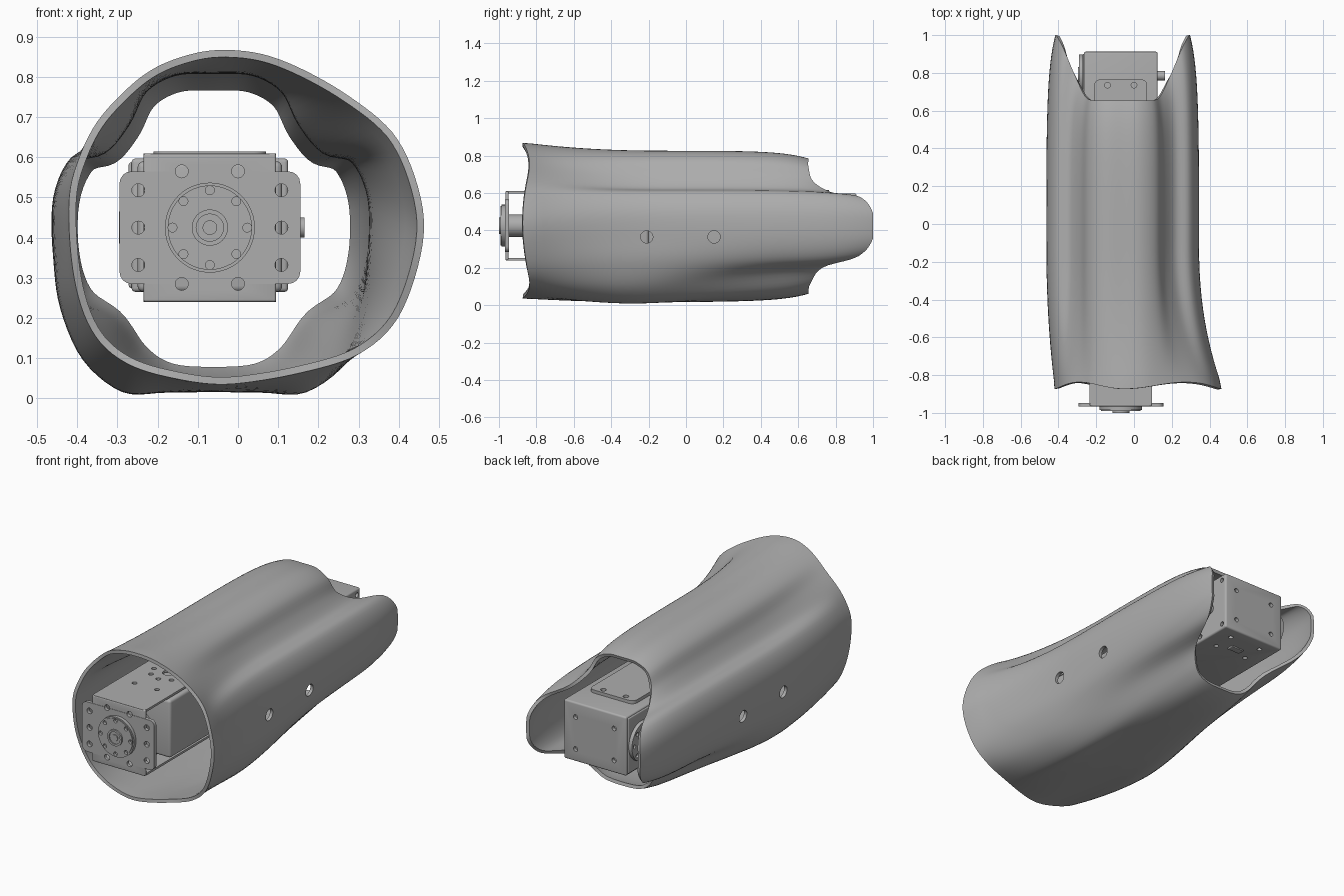
import bpy, bmesh, math
from mathutils import Vector, Matrix

if "Cube" in bpy.data.objects:
    bpy.data.objects.remove(bpy.data.objects["Cube"])

GREY = bpy.data.materials.new("satin grey")
GREY.use_nodes = True
GREY.diffuse_color = (0.42, 0.42, 0.42, 1)
GREY.node_tree.nodes["Principled BSDF"].inputs["Base Color"].default_value = (0.42, 0.42, 0.42, 1)

CX, CZ = -0.07, 0.425          # axis of the drive parts
TURN = {"x": Matrix.Rotation(math.pi / 2, 4, "Y"),
        "y": Matrix.Rotation(math.pi / 2, 4, "X"),
        "z": Matrix.Identity(4)}


def finish(name, bm):
    mesh = bpy.data.meshes.new(name)
    bm.to_mesh(mesh)
    bm.free()
    mesh.materials.append(GREY)
    obj = bpy.data.objects.new(name, mesh)
    bpy.context.collection.objects.link(obj)
    return obj


def activate(obj):
    bpy.ops.object.select_all(action="DESELECT")
    obj.select_set(True)
    bpy.context.view_layer.objects.active = obj


def apply_all(obj):
    activate(obj)
    for mod in list(obj.modifiers):
        bpy.ops.object.modifier_apply(modifier=mod.name)


def smooth(obj, degrees=35):
    activate(obj)
    bpy.ops.object.shade_smooth_by_angle(angle=math.radians(degrees))


def box(name, x, y, z, bevel=0.0, axis=None):
    """Box from ranges; bevels all edges, or just those along one axis."""
    bm = bmesh.new()
    bmesh.ops.create_cube(bm, size=1)
    for v in bm.verts:
        v.co = [r[0] if c < 0 else r[1] for c, r in zip(v.co, (x, y, z))]
    if bevel:
        k = "xyz".find(axis) if axis else None
        edges = [e for e in bm.edges
                 if k is None or abs((e.verts[0].co - e.verts[1].co).normalized()[k]) > 0.9]
        bmesh.ops.bevel(bm, geom=edges, offset=bevel, segments=4, profile=0.5, affect="EDGES")
    obj = finish(name, bm)
    smooth(obj)
    return obj


def add_cylinder(bm, centre, radius, depth, axis, sides=32):
    bmesh.ops.create_cone(bm, cap_ends=True, segments=sides, radius1=radius, radius2=radius,
                          depth=depth, matrix=Matrix.Translation(centre) @ TURN[axis])


def disc(name, centre, radius, depth, axis):
    bm = bmesh.new()
    add_cylinder(bm, centre, radius, depth, axis, 48)
    obj = finish(name, bm)
    smooth(obj)
    return obj


def drill(obj, centres, radius, depth, axis):
    bm = bmesh.new()
    for c in centres:
        add_cylinder(bm, c, radius, depth, axis, 20)
    cutter = finish("cutter", bm)
    cutter.hide_render = True
    mod = obj.modifiers.new("holes", "BOOLEAN")
    mod.operation, mod.solver, mod.object = "DIFFERENCE", "EXACT", cutter
    apply_all(obj)
    bpy.data.objects.remove(cutter)
    smooth(obj)


def ring(centre, radius, count, axis):
    pts = [Vector((math.cos(a), math.sin(a), 0)) * radius
           for a in (2 * math.pi * i / count for i in range(count))]
    return [Vector(centre) + TURN[axis] @ p for p in pts]


# ---- outer shell: lofted through three cross-sections ----
SHELL_X, SUB, STEPS = -0.06, 5, 44
UPPER = [(0, .825), (.1, .82), (.18, .775), (.225, .69), (.28, .625), (.355, .6), (.4, .5), (.4, .35)]
REAR_LOW = [(.36, .24), (.27, .175), (.2, .08), (.12, .03), (0, .02)]
MID_LOW = [(.385, .22), (.33, .09), (.23, .01), (.12, .012), (0, .015)]
FRONT = [(-.05, .867), (.06, .857), (.17, .815), (.28, .755), (.37, .68), (.43, .58),
         (.463, .44), (.44, .3), (.385, .18), (.3, .11), (.18, .07), (.06, .045),
         (-.05, .035), (-.16, .05), (-.26, .08), (-.34, .14), (-.39, .23), (-.415, .35),
         (-.42, .5), (-.395, .6), (-.35, .69), (-.29, .76), (-.22, .815), (-.14, .85)]
REAR_EDGE = [.655, .655, .655, .68, .78, .93, 1, 1, .92, .73, .665, .655, .655]


def mirrored(half):
    return ([Vector((SHELL_X + x, z)) for x, z in half]
            + [Vector((SHELL_X - x, z)) for x, z in half[-2:0:-1]])


def spline(points):
    """Closed smooth curve through the points."""
    out, n = [], len(points)
    for i in range(n):
        a, b, c, d = (points[(i + k) % n] for k in (-1, 0, 1, 2))
        for s in range(SUB):
            t = s / SUB
            out.append(0.5 * (2 * b + (c - a) * t + (2 * a - 5 * b + 4 * c - d) * t * t
                              + (3 * b - a - 3 * c + d) * t ** 3))
    return out


rear = spline(mirrored(UPPER + REAR_LOW))
mid = spline(mirrored(UPPER + MID_LOW))
front = spline([Vector(p) for p in FRONT])
edge = spline(REAR_EDGE + REAR_EDGE[-2:0:-1])
centre = Vector((SHELL_X, 0.42))


def shell_point(i, t):
    start = -0.855 - 0.018 * math.cos(8 * math.pi * i / len(edge))
    y = start + (min(edge[i], 1.0) - start) * t
    w = min(max((0.6 - y) / 1.0, 0), 1)
    p = rear[i].lerp(mid[i], w * w * (3 - 2 * w))
    flare = min(max((-0.1 - y) / 0.75, 0), 1) ** 2.2
    p = p.lerp(front[i], flare)
    shrink = 1 - 0.03 * max(y, 0) ** 2 - 0.09 * t ** 12
    p = centre + (p - centre) * shrink
    return p.x, y, p.y


bm = bmesh.new()
rows = [[bm.verts.new(shell_point(i, 1 - (1 - j / STEPS) ** 1.3)) for j in range(STEPS + 1)]
        for i in range(len(edge))]
for i, row in enumerate(rows):
    prev = rows[i - 1]
    for j in range(STEPS):
        bm.faces.new((prev[j], row[j], row[j + 1], prev[j + 1]))
shell = finish("outer_shell", bm)
wall = shell.modifiers.new("wall", "SOLIDIFY")
wall.thickness, wall.offset = 0.018, -1
apply_all(shell)
drill(shell, [(SHELL_X, y, 0.365) for y in (-0.21, 0.15)], 0.033, 1.4, "x")

# ---- front bracket: face plate with top and bottom arms ----
plate = box("bracket_plate", (-.295, .155), (-.967, -.947), (.285, .565), .03, "y")
web = box("bracket_web", (-.235, .095), (-.965, -.948), (.24, .61), .006)
holes = [(CX + s * x, -.957, CZ + z) for s in (-1, 1)
         for x, z in ((.178, -.093), (.178, 0), (.178, .093), (.07, .14), (.07, -.14))]
drill(plate, holes, .016, .1, "y")
drill(web, [h for h in holes if abs(h[0] - CX) < .1], .016, .1, "y")
for name, z in (("top_arm", .604), ("bottom_arm", .246)):
    arm = box(name, (-.235, .095), (-.963, -.35), (z - .006, z + .006), .02, "z")
    spot = (CX, -.52, z)
    drill(arm, ring(spot, .09, 8, "z") + [(CX + s, -.72, z) for s in (-.07, .07)], .013, .1, "z")
    drill(arm, [spot], .03, .1, "z")

# ---- front horn ----
horn = disc("front_horn", (CX, -.975, CZ), .112, .022, "y")
drill(horn, ring((CX, -.986, CZ), .093, 8, "y"), .011, .02, "y")
rim = disc("horn_face", (CX, -.987, CZ), .105, .008, "y")
drill(rim, ring((CX, -.987, CZ), .093, 8, "y"), .011, .02, "y")
hub = disc("horn_hub", (CX, -.992, CZ), .045, .016, "y")
drill(hub, [(CX, -1.0, CZ)], .034, .012, "y")
disc("horn_screw", (CX, -.993, CZ), .018, .012, "y")

# ---- motors and the frame linking them ----
box("front_motor", (-.25, .11), (-.76, -.2), (.265, .59), .015)
disc("front_motor_shaft", (CX, -.85, CZ), .06, .2, "y")
box("link_frame", (-.235, .095), (-.22, .36), (.28, .58), .01)
motor = box("rear_motor", (-.265, .125), (.34, .912), (.265, .597), .01)
drill(motor, [(x, .912, z) for x in (-.19, .05) for z in (.335, .515)], .013, .04, "y")
drill(motor, [(x, y, .265) for x in (-.17, .03) for y in (.72, .84)], .013, .04, "z")
drill(motor, [(.125, y, z) for y in (.7, .88) for z in (.295, .565)], .013, .04, "x")
box("motor_lid", (-.272, -.255), (.36, .9), (.275, .587), .006)
box("motor_socket", (-.11, -.03), (.74, .78), (.258, .27), .004)
side_horn = disc("side_horn", (-.28, .79, CZ), .108, .024, "x")
drill(side_horn, ring((-.292, .79, CZ), .085, 8, "x"), .011, .02, "x")
disc("side_horn_hub", (-.288, .79, CZ), .04, .016, "x")
disc("idler_shaft", (.14, .785, CZ), .025, .05, "x")

# ---- mounting plate above the rear motor ----
mount = box("mount_plate", (-.21, .07), (.2, .765), (.597, .615), .03, "z")
drill(mount, [(CX + s, .735, .606) for s in (-.07, .07)], .015, .1, "z")
